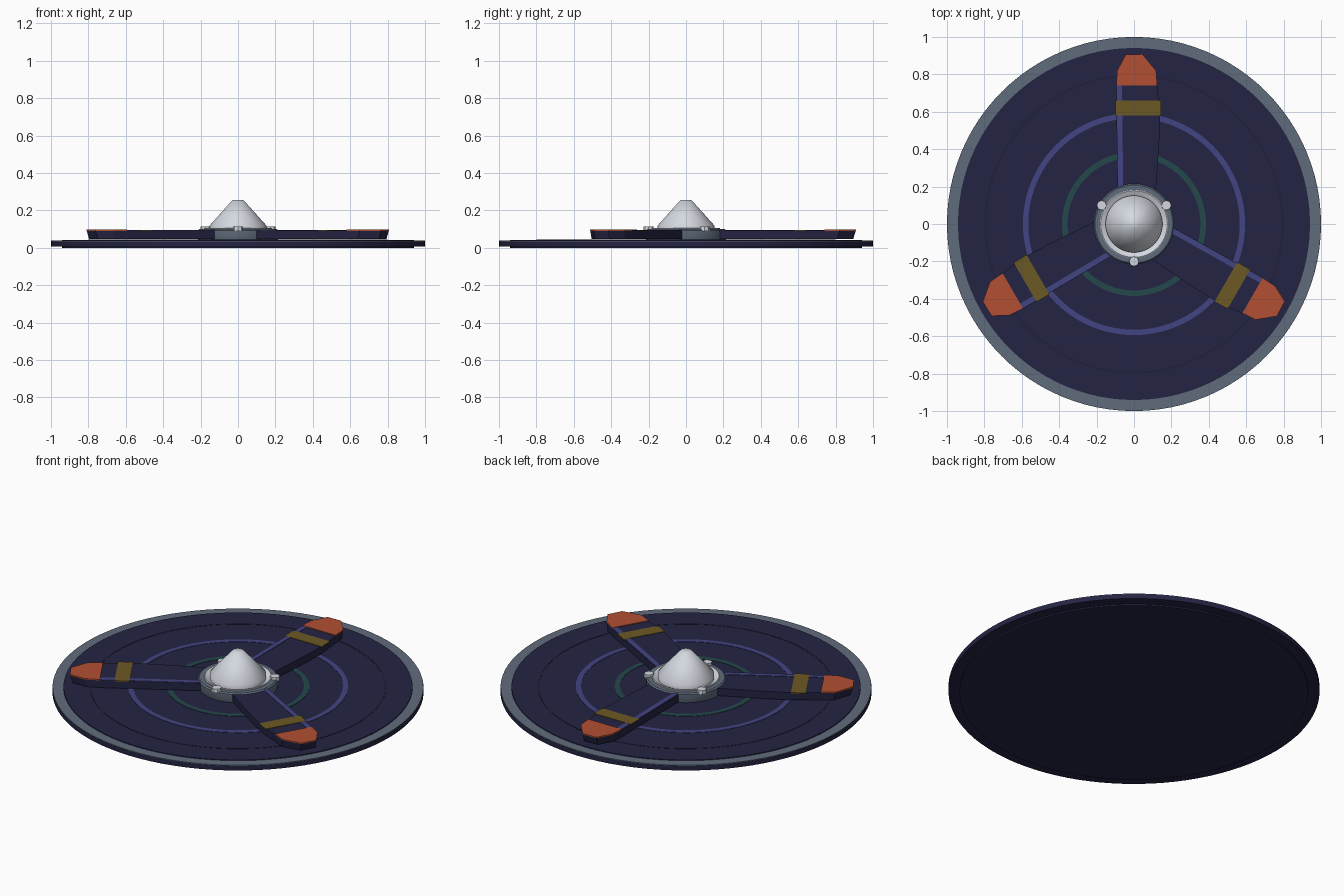
import bpy, bmesh, math
from mathutils import Matrix

cube = bpy.data.objects.get("Cube")
if cube:
    bpy.data.objects.remove(cube, do_unlink=True)


def material(name, rgb):
    """Flat material from 0-255 display values, stored as linear."""
    col = [(c / 255 / 12.92) if c < 11 else ((c / 255 + 0.055) / 1.055) ** 2.4 for c in rgb] + [1]
    m = bpy.data.materials.new(name)
    m.use_nodes = True
    m.diffuse_color = col
    m.node_tree.nodes["Principled BSDF"].inputs["Base Color"].default_value = col
    return m


navy = material("dark navy", (36, 36, 68))
groove_navy = material("groove navy", (31, 31, 58))
steel = material("steel grey", (96, 108, 124))
silver = material("silver", (212, 216, 224))
blue = material("dusk blue", (66, 68, 130))
green = material("deep green", (36, 72, 74))
orange = material("burnt orange", (178, 78, 50))
ochre = material("ochre", (108, 88, 36))


def finish(name, bm, mat, angle=None):
    bmesh.ops.remove_doubles(bm, verts=bm.verts, dist=0.00005)
    bmesh.ops.recalc_face_normals(bm, faces=bm.faces)
    me = bpy.data.meshes.new(name)
    bm.to_mesh(me)
    bm.free()
    me.materials.append(mat)
    ob = bpy.data.objects.new(name, me)
    bpy.context.collection.objects.link(ob)
    if angle is not None:
        bpy.ops.object.select_all(action="DESELECT")
        ob.select_set(True)
        bpy.context.view_layer.objects.active = ob
        bpy.ops.object.shade_smooth_by_angle(angle=math.radians(angle))
    return ob


def lathe(name, profile, mat, closed=False, angle=35, steps=96):
    """Spin an (r, z) profile about the z axis."""
    bm = bmesh.new()
    vs = [bm.verts.new((r, 0, z)) for r, z in profile]
    edges = [bm.edges.new(p) for p in zip(vs, vs[1:])]
    if closed:
        edges.append(bm.edges.new((vs[-1], vs[0])))
    bmesh.ops.spin(bm, geom=vs + edges, cent=(0, 0, 0), axis=(0, 0, 1),
                   angle=math.tau, steps=steps)
    return finish(name, bm, mat, angle)


def ring(name, r0, r1, z0, z1, mat):
    return lathe(name, [(r0, z0), (r1, z0), (r1, z1), (r0, z1)], mat, closed=True)


def prism(name, outline, z0, z1, mat, turn=0, taper=1.0):
    """Extrude a plan outline; the underside may be drawn in by taper."""
    bm = bmesh.new()
    top = bm.faces.new([bm.verts.new((x, y, z1)) for x, y in outline])
    geo = bmesh.ops.extrude_face_region(bm, geom=[top])["geom"]
    for v in [g for g in geo if isinstance(g, bmesh.types.BMVert)]:
        v.co.x *= taper
        v.co.y *= taper
        v.co.z = z0
    bmesh.ops.rotate(bm, verts=bm.verts, matrix=Matrix.Rotation(turn, 3, "Z"))
    return finish(name, bm, mat)


# Base disc with grey rim
lathe("base_disc", [(0, 0), (0.94, 0), (0.94, 0.008), (1, 0.008), (1, 0.035),
                    (0.94, 0.035), (0.94, 0.043), (0, 0.043)], navy)
ring("rim_ring", 0.941, 0.999, 0.033, 0.039, steel)

# Painted rings on the disc
ring("inner_ring", 0.355, 0.385, 0.040, 0.045, green)
ring("middle_ring", 0.565, 0.594, 0.040, 0.045, blue)
ring("outer_ring", 0.79, 0.80, 0.040, 0.0445, groove_navy)

# Hub collar, seat and nose cone
lathe("hub_collar", [(0, 0.04), (0.21, 0.04), (0.215, 0.05), (0.215, 0.093), (0.208, 0.1),
                     (0.18, 0.1), (0.18, 0.085), (0, 0.085)], steel)
lathe("hub_seat", [(0.182, 0.09), (0.182, 0.104), (0.178, 0.106), (0.15, 0.092)], silver)
lathe("nose_cone", [(0.15, 0.085), (0.152, 0.119), (0.03, 0.255), (0, 0.255)], silver, angle=80)

# Blades, tips, bands, stripes and bolts, three of each
body = [(-0.088, 0.15), (0.115, 0.15), (0.135, 0.45), (0.14, 0.6), (0.124, 0.74)]
tip = [(0.124, 0.74), (0.118, 0.82), (0.045, 0.908), (-0.045, 0.905), (-0.09, 0.82), (-0.095, 0.74)]
band = [(-0.1, 0.58), (0.145, 0.58), (0.143, 0.66), (-0.1, 0.66)]
stripe = [(-0.086, 0.19), (-0.058, 0.19), (-0.064, 0.74), (-0.094, 0.74)]

for i in range(3):
    turn = i * math.tau / 3
    n = str(i + 1)
    prism("blade_" + n, body + tip[1:], 0.048, 0.093, navy, turn, taper=0.985)
    prism("blade_tip_" + n, tip, 0.091, 0.097, orange, turn)
    prism("blade_band_" + n, band, 0.090, 0.096, ochre, turn)
    prism("blade_stripe_" + n, stripe, 0.091, 0.0955, blue, turn)

    a = math.radians(30) + turn
    bm = bmesh.new()
    bmesh.ops.create_cone(bm, cap_ends=True, segments=8, radius1=0.028, radius2=0.026, depth=0.022,
                          matrix=Matrix.Translation((0.2 * math.cos(a), 0.2 * math.sin(a), 0.102)))
    finish("hub_bolt_" + n, bm, silver)
